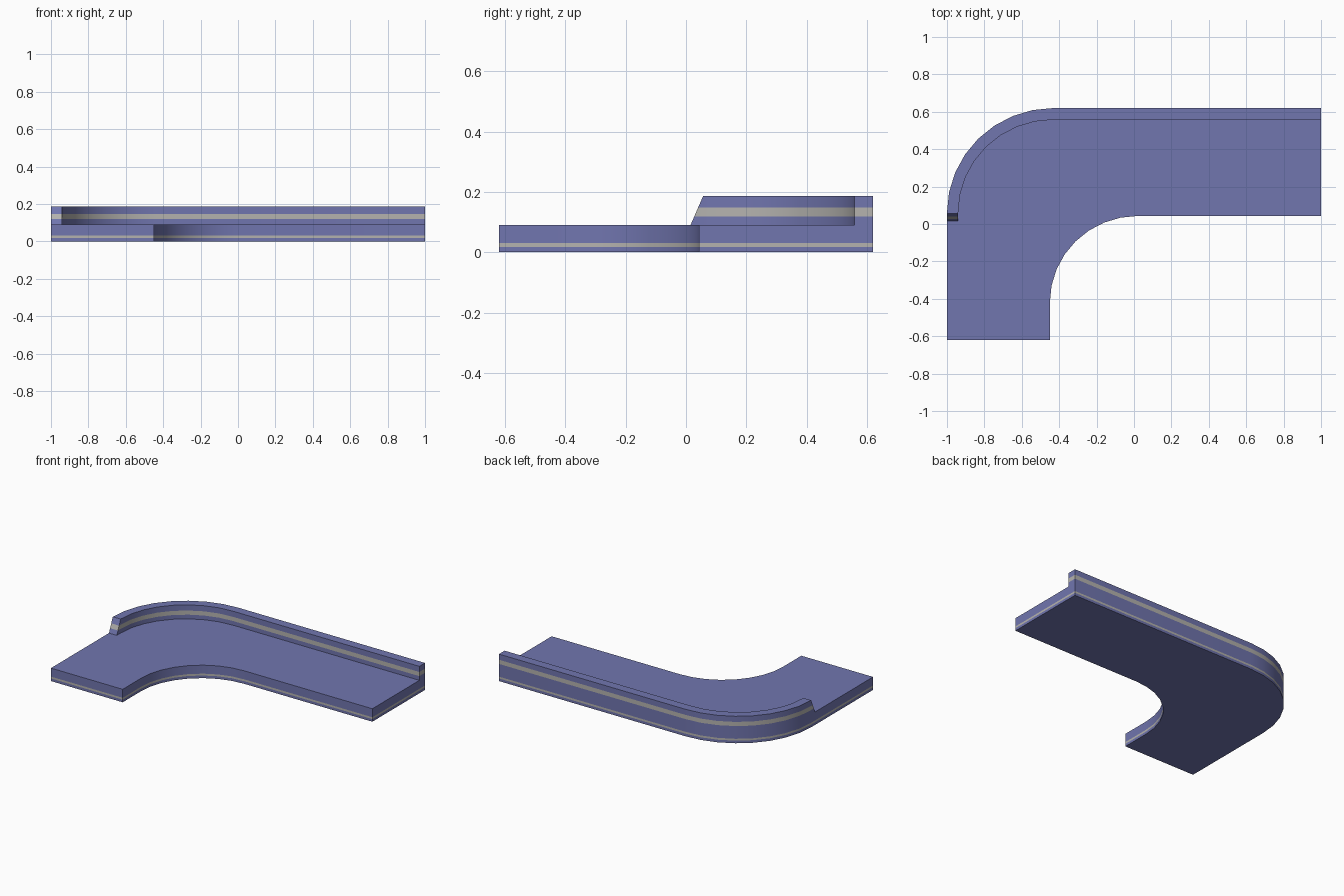
import bpy, bmesh, math

if "Cube" in bpy.data.objects:
    bpy.data.objects.remove(bpy.data.objects["Cube"])


def material(name, rgb):
    m = bpy.data.materials.new(name)
    m.diffuse_color = (*rgb, 1)
    m.use_nodes = True
    m.node_tree.nodes["Principled BSDF"].inputs["Base Color"].default_value = m.diffuse_color
    return m


blue = material("blue_fabric", (0.165, 0.18, 0.43))
beige = material("beige_trim", (0.46, 0.45, 0.43))


def arc(cx, cy, rx, ry, a0, a1, n):
    pts = []
    for i in range(n + 1):
        a = math.radians(a0 + (a1 - a0) * i / n)
        pts.append((cx + rx * math.cos(a), cy + ry * math.sin(a)))
    return pts


def banded_prism(name, outline, levels):
    """Stack outline(z) at the given levels; the second layer is the trim band."""
    bm = bmesh.new()
    rings = [[bm.verts.new((x, y, z)) for x, y in outline(z)] for z in levels]
    bm.faces.new(rings[0][::-1])
    bm.faces.new(rings[-1])
    n = len(rings[0])
    for k in range(len(rings) - 1):
        lo, hi = rings[k], rings[k + 1]
        for i in range(n):
            j = (i + 1) % n
            f = bm.faces.new((lo[i], lo[j], hi[j], hi[i]))
            f.material_index = 1 if k == 1 else 0
    bmesh.ops.recalc_face_normals(bm, faces=bm.faces[:])
    me = bpy.data.meshes.new(name)
    bm.to_mesh(me)
    bm.free()
    me.materials.append(blue)
    me.materials.append(beige)
    ob = bpy.data.objects.new(name, me)
    bpy.context.collection.objects.link(ob)
    bpy.context.view_layer.objects.active = ob
    ob.select_set(True)
    bpy.ops.object.shade_smooth_by_angle(angle=math.radians(30))
    ob.select_set(False)


SEAT_TOP, BACK_TOP = 0.09, 0.187
OUTER = arc(-0.43, 0.06, 0.57, 0.56, 90, 180, 8)


# L-shaped seat with rounded outer and inner corners
def seat_outline(z):
    inner = arc(0.02, -0.42, 0.47, 0.463, 180, 90, 8)
    return [(1, 0.62)] + OUTER + [(-1, -0.62), (-0.45, -0.62)] + inner + [(1, 0.043)]


banded_prism("seat", seat_outline, [0, 0.018, 0.031, SEAT_TOP])


# Backrest following the outer edge, with a slanted free end
def back_outline(z):
    end_y = 0.015 + 0.042 * (z - SEAT_TOP) / (BACK_TOP - SEAT_TOP)
    inner = arc(-0.43, 0.06, 0.51, 0.498, 180, 90, 8)
    return [(1, 0.62)] + OUTER + [(-1, end_y), (-0.94, end_y)] + inner + [(1, 0.558)]


banded_prism("backrest", back_outline, [SEAT_TOP, 0.119, 0.148, BACK_TOP])
